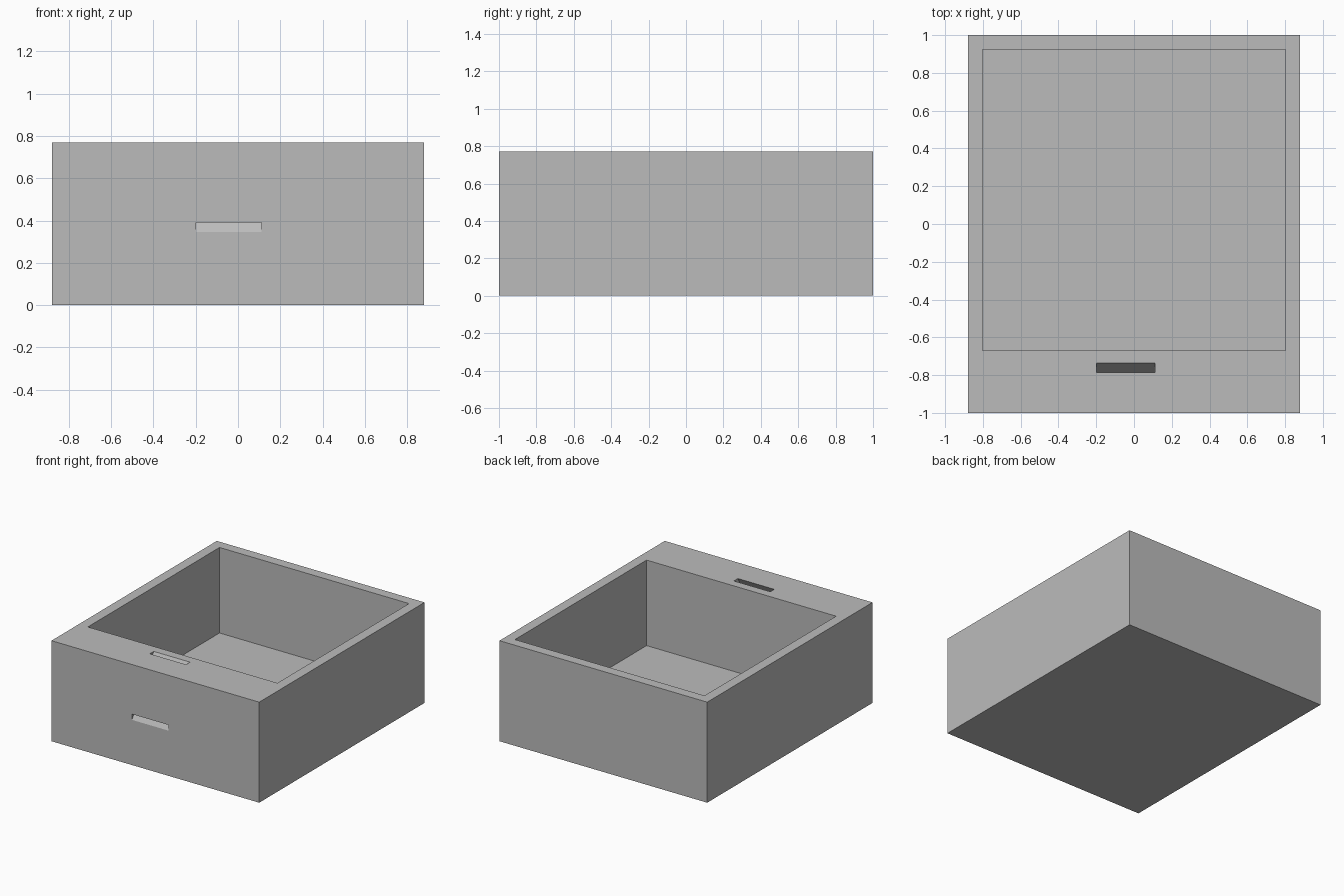
import bpy
import bmesh
from mathutils import Vector

cube = bpy.data.objects.get("Cube")
if cube:
    bpy.data.objects.remove(cube, do_unlink=True)

HALF_W, HALF_L, HEIGHT = 0.88, 1.0, 0.77

grey = bpy.data.materials.new("plain grey")
grey.use_nodes = True
colour = (0.5, 0.5, 0.5, 1)
grey.diffuse_color = colour
grey.node_tree.nodes["Principled BSDF"].inputs["Base Color"].default_value = colour


def prism(name, x0, x1, profile):
    """Extrude a (y, z) profile along x."""
    bm = bmesh.new()
    face = bm.faces.new([bm.verts.new((x0, y, z)) for y, z in profile])
    out = bmesh.ops.extrude_face_region(bm, geom=[face])
    moved = [v for v in out["geom"] if isinstance(v, bmesh.types.BMVert)]
    bmesh.ops.translate(bm, verts=moved, vec=(x1 - x0, 0, 0))
    bmesh.ops.recalc_face_normals(bm, faces=bm.faces)
    mesh = bpy.data.meshes.new(name)
    bm.to_mesh(mesh)
    bm.free()
    mesh.materials.append(grey)
    obj = bpy.data.objects.new(name, mesh)
    bpy.context.collection.objects.link(obj)
    return obj


def rect(y0, y1, z0, z1):
    return [(y0, z0), (y1, z0), (y1, z1), (y0, z1)]


def overshoot(a, b, amount=0.08):
    """Lengthen a wall line past both ends so the cutter breaks through."""
    a, b = Vector(a), Vector(b)
    step = (b - a) * amount
    return [a - step, b + step]


# Solid open-topped body
body = prism("box_body", -HALF_W, HALF_W, rect(-HALF_L, HALF_L, 0, HEIGHT))

# Main compartment
cavity = prism("cavity_cutter", -0.803, 0.803, rect(-0.67, 0.923, 0.115, HEIGHT + 0.1))

# Sloping chute from the top rim to the front wall
back_wall = overshoot((-0.737, HEIGHT), (-HALF_L, 0.346))
front_wall = overshoot((-HALF_L, 0.39), (-0.785, HEIGHT))
chute = prism("chute_cutter", -0.198, 0.11, back_wall + front_wall)

for cutter in (cavity, chute):
    mod = body.modifiers.new(cutter.name, "BOOLEAN")
    mod.operation = "DIFFERENCE"
    mod.solver = "EXACT"
    mod.object = cutter

# Bake the cuts and drop the cutters
graph = bpy.context.evaluated_depsgraph_get()
baked = bpy.data.meshes.new_from_object(body.evaluated_get(graph))
body.modifiers.clear()
body.data = baked
for cutter in (cavity, chute):
    bpy.data.objects.remove(cutter, do_unlink=True)
